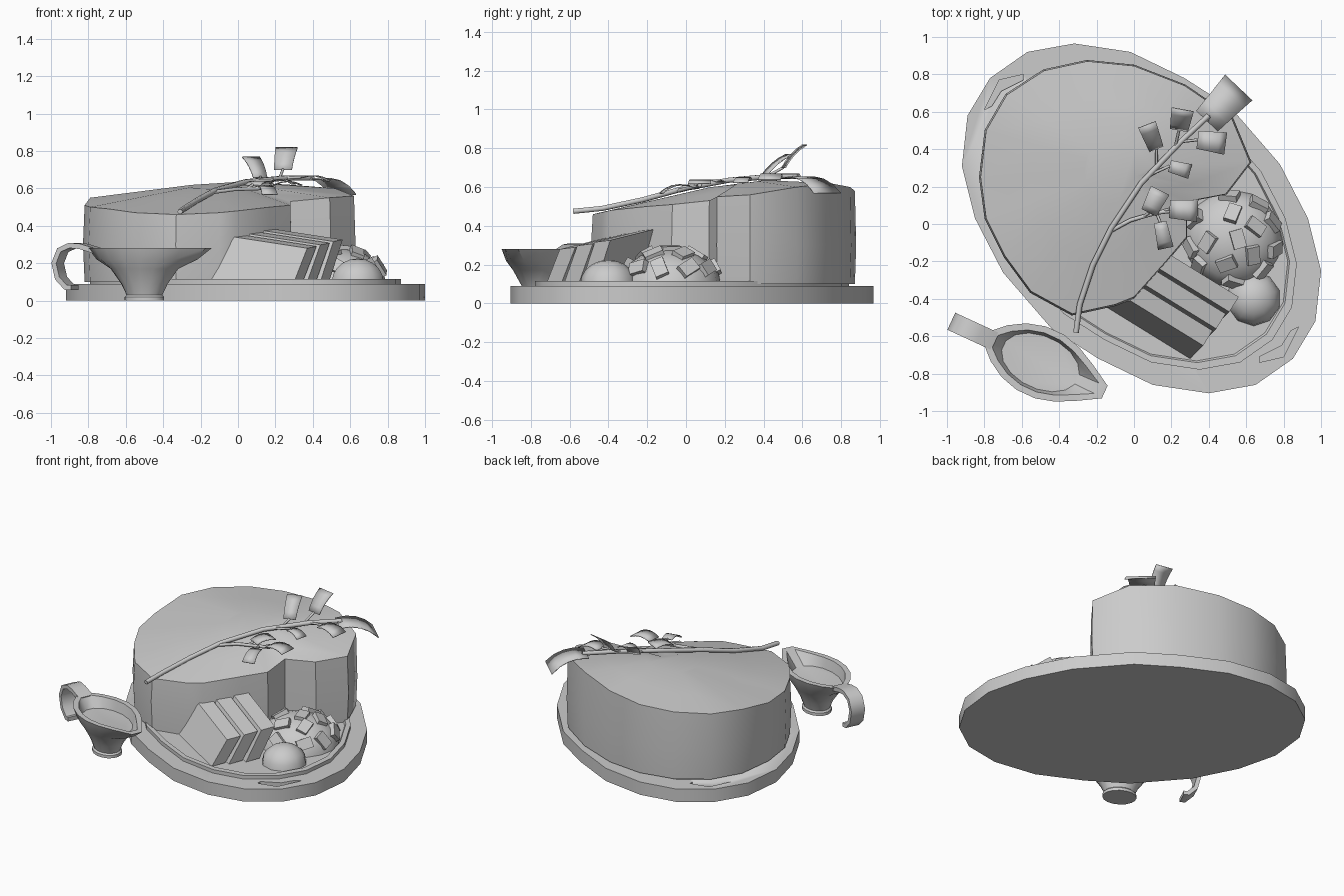
import bpy, bmesh, math, random
from mathutils import Vector, Matrix

cube = bpy.data.objects.get("Cube")
if cube:
    bpy.data.objects.remove(cube)
random.seed(4)


def finish(name, bm, angle=35):
    bmesh.ops.recalc_face_normals(bm, faces=bm.faces)
    mesh = bpy.data.meshes.new(name)
    bm.to_mesh(mesh)
    bm.free()
    ob = bpy.data.objects.new(name, mesh)
    bpy.context.collection.objects.link(ob)
    bpy.ops.object.select_all(action='DESELECT')
    ob.select_set(True)
    bpy.context.view_layer.objects.active = ob
    bpy.ops.object.shade_smooth_by_angle(angle=math.radians(angle))
    return ob


def loft(name, rings, angle=35, closed=True):
    """Skin a stack of equal rings and cap both ends."""
    bm = bmesh.new()
    loops = [[bm.verts.new(p) for p in ring] for ring in rings]
    n = len(loops[0])
    for a, b in zip(loops, loops[1:]):
        for i in range(n):
            j = (i + 1) % n
            bm.faces.new((a[i], a[j], b[j], b[i]))
    bm.faces.new(loops[0])
    bm.faces.new(loops[-1])
    return finish(name, bm, angle)


def tube(name, points, radius):
    curve = bpy.data.curves.new(name, 'CURVE')
    curve.dimensions = '3D'
    curve.bevel_depth = radius
    curve.bevel_resolution = 1
    curve.use_fill_caps = True
    spline = curve.splines.new('POLY')
    spline.points.add(len(points) - 1)
    for p, co in zip(spline.points, points):
        p.co = (*co, 1)
    ob = bpy.data.objects.new(name, curve)
    bpy.context.collection.objects.link(ob)


# Oval board: half an outline, repeated by a half turn
MID = Vector((.04, .03))
half = [Vector(p) for p in ((-.32, .965), (-.02, .92), (.27, .78), (.52, .62), (.78, .32),
                            (.93, .03), (1, -.25), (.97, -.52), (.85, -.72), (.65, -.86))]
outline = half + [2 * MID - p for p in half]


def oval(scale, z):
    return [(*(MID + (p - MID) * scale), z) for p in outline]


board = loft("board", [oval(1, 0), oval(1, .09)])
loft("board_rim", [oval(.865, .08), oval(.865, .115), oval(.825, .115), oval(.815, .1)])

# Crescent hand grips cut into the board
grip = [Vector(p) for p in ((.67, -.74), (.8, -.71), (.88, -.55), (.84, -.57), (.79, -.65), (.67, -.71))]
for turn in (False, True):
    pts = [2 * MID - p for p in grip] if turn else grip
    cutter = loft("grip_cutter", [[(*p, z) for p in pts] for z in (.06, .2)])
    cutter.hide_render = True
    bpy.context.view_layer.objects.active = board
    mod = board.modifiers.new("grip", 'BOOLEAN')
    mod.object = cutter
    mod.solver = 'EXACT'
    bpy.ops.object.modifier_apply(modifier=mod.name)
    bpy.data.objects.remove(cutter)

# Thick cut of meat with a notched side and domed, sloping top
edge = [(-.82, .25, .51), (-.79, .5, .55), (-.68, .69, .56), (-.48, .82, .57), (-.25, .87, .58),
        (0, .845, .6), (.27, .74, .62), (.52, .57, .6), (.62, .33, .56), (.49, .16, .55),
        (.28, .12, .53), (.28, -.07, .51), (.17, -.2, .5), (0, -.39, .48), (-.1, -.43, .47),
        (-.33, -.48, .46), (-.55, -.36, .47), (-.69, -.17, .49), (-.79, .03, .5)]
crown = Vector((-.08, .3, .64))


def meat_ring(scale, z=None):
    ring = []
    for p in edge:
        q = crown + (Vector(p) - crown) * scale
        ring.append((q.x, q.y, q.z if z is None else z))
    return ring


loft("meat", [meat_ring(1, .1), meat_ring(1.012, .3), meat_ring(1),
              meat_ring(.65), meat_ring(.25)], 40)

# Sauce boat: stacked ellipses, with the rim drawn out to a spout
LONG, WIDE = Vector((.91, -.42, 0)), Vector((.42, .91, 0))
BOWL = Vector((-.5, -.74, 0))


def bowl_ring(a, b, z, pull=0):
    ring = []
    for i in range(16):
        t = (i + .5) * math.tau / 16
        c = math.cos(t)
        reach = a * c + (pull * c ** 8 if c > 0 else -pull * .4 * c ** 8)
        ring.append(BOWL + LONG * reach + WIDE * b * math.sin(t) + Vector((0, 0, z)))
    return ring


loft("sauce_boat", [bowl_ring(*r) for r in (
    (.11, .09, 0), (.11, .09, .02), (.1, .08, .03), (.13, .1, .09), (.19, .14, .17),
    (.25, .17, .22, .06), (.28, .19, .28, .12), (.24, .155, .28, .11), (.22, .14, .21))], 40)

# Flat strap handle that curls down behind the bowl
strap = [(.27, .265), (.36, .29), (.42, .295), (.48, .27), (.51, .2), (.49, .12), (.44, .07), (.41, .07)]
rings = []
for i, (d, z) in enumerate(strap):
    before, after = strap[max(i - 1, 0)], strap[min(i + 1, len(strap) - 1)]
    along = Vector((after[0] - before[0], after[1] - before[1])).normalized()
    centre = BOWL - LONG * d + Vector((0, 0, z))
    out = (LONG * along.y + Vector((0, 0, along.x))) * .014
    side = WIDE * .05
    rings.append([centre + out + side, centre + out - side, centre - out - side, centre - out + side])
loft("sauce_boat_handle", rings, 50)

# Three leaning slices
face = [Vector(p) for p in ((-.17, -.43, .1), (.3, -.72, .1), (.37, -.65, .28), (-.02, -.41, .34))]
thick = Vector((.05, .08, .01))
for k in range(3):
    shift = Vector((.07, .09, .018)) * k
    drop = [Vector((0, 0, -.018 * k * (i < 2))) for i in range(4)]
    front = [p + shift + d for p, d in zip(face, drop)]
    loft("slice", [front, [p + thick for p in front]])


# Mounds of side dish
def mound(name, centre, radius, height, segments):
    bm = bmesh.new()
    bmesh.ops.create_uvsphere(bm, u_segments=segments, v_segments=10, radius=1)
    low = [v for v in bm.verts if v.co.z < -.01]
    bmesh.ops.delete(bm, geom=low, context='VERTS')
    bmesh.ops.holes_fill(bm, edges=bm.edges)
    bm.transform(Matrix.Translation(centre) @ Matrix.Diagonal((radius, radius, height, 1)))
    finish(name, bm, 50)


HEAP = Vector((.53, -.08, .1))
mound("large_mound", HEAP, .26, .18, 16)
mound("small_mound", Vector((.64, -.4, .1)), .145, .125, 10)

# Diced pieces resting on the large mound
bm = bmesh.new()
for count, tilt in ((1, .1), (5, .55), (9, 1.1)):
    for i in range(count):
        turn = i * math.tau / count + random.uniform(-.25, .25) + tilt
        normal = Vector((math.sin(tilt) * math.cos(turn), math.sin(tilt) * math.sin(turn), math.cos(tilt)))
        spot = HEAP + Vector((normal.x * .26, normal.y * .26, normal.z * .18))
        spin = Matrix.Rotation(random.uniform(0, 3), 4, 'Z')
        aim = normal.to_track_quat('Z', 'Y').to_matrix().to_4x4()
        size = Matrix.Diagonal((.1, .07, .035, 1))
        bmesh.ops.create_cube(bm, size=1, matrix=Matrix.Translation(spot) @ aim @ spin @ size)
finish("diced_pieces", bm)

# Herb sprig: main stem and side twig
stem = [(-.31, -.58, .475), (-.29, -.43, .49), (-.22, -.22, .535), (-.12, -.02, .59),
        (.04, .22, .635), (.25, .44, .655), (.4, .58, .655)]
tube("herb_stem", stem, .015)
tube("herb_twig", [(-.13, -.04, .58), (-.02, .02, .595), (.12, .06, .6), (.2, .07, .61)], .011)


def leaf(root, base, tip, width, arch):
    """Curved square leaf on a short stalk."""
    base, tip = Vector(base), Vector(tip)
    axis = tip - base
    side = axis.cross(Vector((0, 0, 1))).normalized() * width / 2
    up = side.cross(axis).normalized()
    bm = bmesh.new()
    rows = []
    for i in range(5):
        t = i / 4
        bow = up * arch * 4 * t * (1 - t)
        rows.append([bm.verts.new(base + axis * t + bow + side * s * (.8 + .2 * t)) for s in (-1, 1)])
    for a, b in zip(rows, rows[1:]):
        bm.faces.new((a[0], a[1], b[1], b[0]))
    ob = finish("herb_leaf", bm)
    ob.modifiers.new("thickness", 'SOLIDIFY').thickness = .006
    tube("herb_stalk", [root, base], .008)


leaf(stem[6], (.39, .55, .65), (.56, .73, .57), .2, .035)
leaf((.22, .41, .65), (.24, .5, .7), (.26, .61, .82), .12, .012)
leaf((.12, .31, .64), (.12, .4, .66), (.07, .53, .77), .1, .012)
leaf((.25, .44, .655), (.34, .45, .66), (.49, .43, .64), .12, .02)
leaf((.08, .26, .64), (.19, .31, .645), (.3, .28, .625), .08, .015)
leaf((.05, .04, .6), (.08, .06, .62), (.14, .18, .63), .11, .015)
leaf((.15, .07, .6), (.19, .08, .62), (.34, .07, .62), .12, .02)
leaf((.12, .06, .6), (.14, .01, .61), (.17, -.13, .57), .085, .02)
